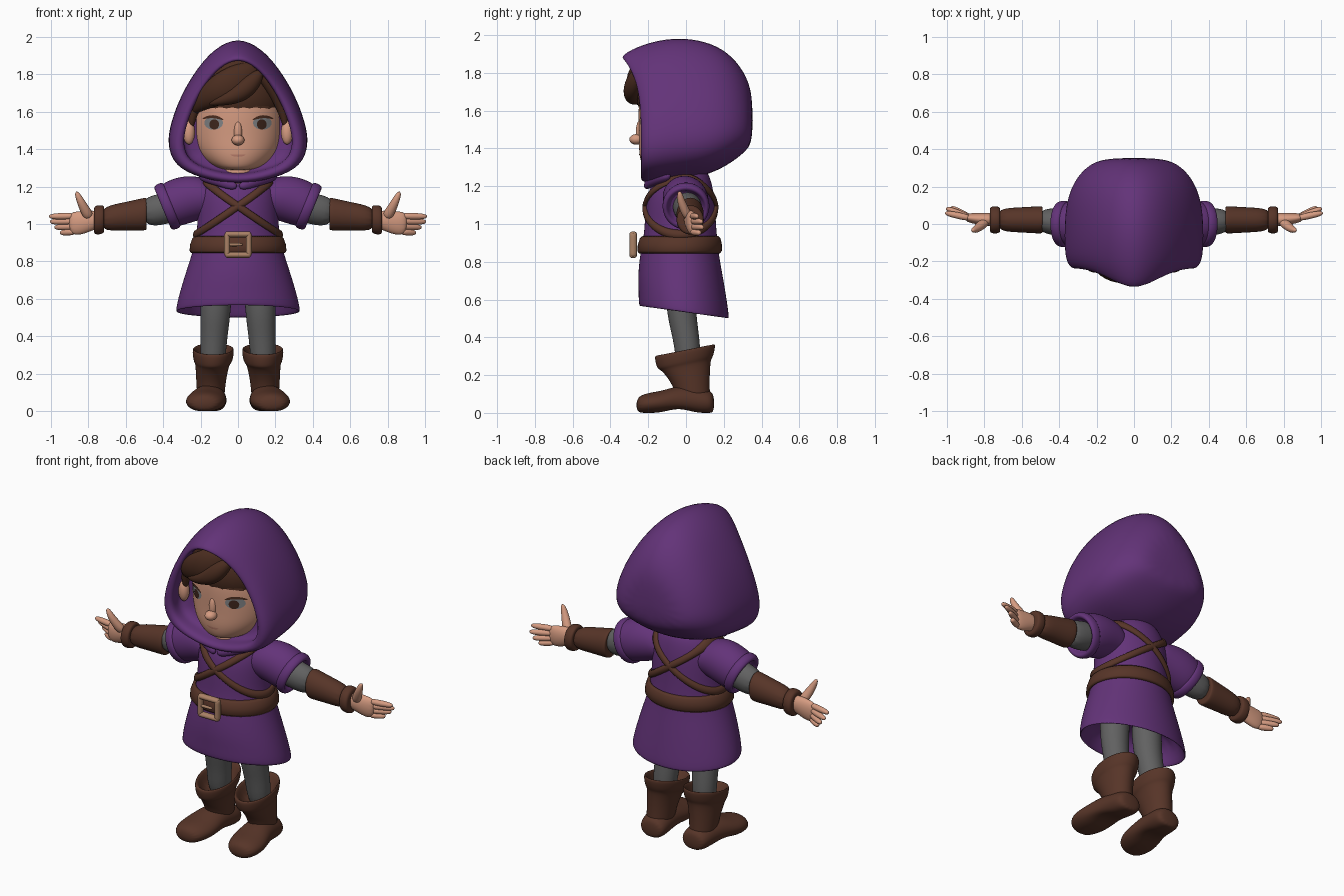
import bpy, bmesh, math
from mathutils import Vector
from mathutils.bvhtree import BVHTree

if "Cube" in bpy.data.objects:
    bpy.data.objects.remove(bpy.data.objects["Cube"])

X, Y, Z = Vector((1, 0, 0)), Vector((0, 1, 0)), Vector((0, 0, 1))


def material(name, *rgb):
    m = bpy.data.materials.new(name)
    m.use_nodes = True
    m.diffuse_color = (*rgb, 1)
    m.node_tree.nodes["Principled BSDF"].inputs["Base Color"].default_value = (*rgb, 1)
    return m


purple = material("purple_cloth", .125, .033, .19)
leather = material("brown_leather", .095, .035, .021)
skin = material("skin", .67, .33, .22)
grey = material("grey_cloth", .12, .12, .12)
hair = material("dark_brown_hair", .07, .026, .014)
tan = material("tan_buckle", .40, .22, .13)
eye_grey = material("eye_grey", .22, .23, .24)
iris_brown = material("iris_brown", .05, .02, .012)
lip = material("lip", .50, .21, .15)


def finish(name, bm, mat, mirror=False, levels=2):
    bmesh.ops.recalc_face_normals(bm, faces=bm.faces)
    mesh = bpy.data.meshes.new(name)
    bm.to_mesh(mesh)
    bm.free()
    mesh.materials.append(mat)
    mesh.shade_smooth()
    ob = bpy.data.objects.new(name, mesh)
    bpy.context.collection.objects.link(ob)
    if mirror:
        ob.modifiers.new("Mirror", 'MIRROR')
    if levels:
        s = ob.modifiers.new("Subdivision", 'SUBSURF')
        s.levels = s.render_levels = levels
    return ob


def loft(bm, rings, caps=True):
    loops = [[bm.verts.new(p) for p in ring] for ring in rings]
    for a, b in zip(loops, loops[1:]):
        for i in range(len(a)):
            j = (i + 1) % len(a)
            bm.faces.new((a[i], a[j], b[j], b[i]))
    if caps:
        bm.faces.new(loops[0])
        bm.faces.new(loops[-1])


def sweep(name, stations, mat, n=12, ref=Y, axis=None, mirror=False, tweak=None):
    """Elliptical tube through stations of x, y, z, radius a, radius b."""
    pts = [Vector(s[:3]) for s in stations]
    grow = 3 / (2 + math.cos(math.tau / n))
    rings = []
    for i, s in enumerate(stations):
        t = axis or (pts[min(i + 1, len(pts) - 1)] - pts[max(i - 1, 0)]).normalized()
        a = ref.cross(t).normalized()
        b = t.cross(a)
        angles = [math.tau * k / n for k in range(n)]
        rings.append([pts[i] + grow * (a * s[3] * math.cos(q) + b * s[4] * math.sin(q)) for q in angles])
    bm = bmesh.new()
    loft(bm, rings)
    if tweak:
        for v in bm.verts:
            tweak(v.co)
    return finish(name, bm, mat, mirror)


def ellipsoid(name, centre, size, mat, mirror=False):
    bm = bmesh.new()
    bmesh.ops.create_uvsphere(bm, u_segments=24, v_segments=16, radius=1)
    for v in bm.verts:
        v.co = Vector(c + s * p for c, s, p in zip(centre, size, v.co))
    return finish(name, bm, mat, mirror, 0)


# Tunic with flared, slightly dipping hem: z, y, x radius, y radius
torso = [(.52, -.01, .335, .24), (.6, -.015, .32, .235), (.72, -.03, .285, .225), (.84, -.035, .245, .208),
         (.92, -.03, .225, .195), (1.0, -.03, .215, .188), (1.12, -.03, .215, .182), (1.2, -.025, .2, .165),
         (1.27, -.01, .15, .13), (1.3, 0, .08, .08)]


def dip_hem(co):
    if co.z < .65:
        co.z -= .14 * co.y


lining = [(0, -.02, .72, .25, .19), (0, -.01, .54, .315, .22)]
sweep("tunic", lining + [(0, y, z, a, b) for z, y, a, b in torso], purple, 20, axis=Z, tweak=dip_hem)


def torso_at(z):
    for p, q in zip(torso, torso[1:]):
        if z <= q[0]:
            f = (z - p[0]) / (q[0] - p[0])
            return [u + f * (v - u) for u, v in zip(p, q)][1:]
    return torso[-1][1:]


def band(name, height, half, thick, mat, n=56):
    """Strap that hugs the tunic, its height given by angle."""
    rings = []
    for k in range(n + 1):
        t = math.tau * k / n
        ring = []
        for dz, out in ((-half, -.01), (-half, thick), (half, thick), (half, -.01)):
            z = height(t) + dz
            y, rx, ry = torso_at(z)
            ring.append(((rx + out) * math.cos(t), y - (ry + out) * math.sin(t), z))
        rings.append(ring)
    bm = bmesh.new()
    loft(bm, rings, False)
    bmesh.ops.remove_doubles(bm, verts=bm.verts, dist=.0001)
    finish(name, bm, mat, levels=1)


# Belt, crossed straps and buckle
band("belt", lambda t: .89, .05, .024, leather)
for side in (1, -1):
    band("chest_strap", lambda t: 1.095 + side * .15 * math.cos(t), .026, .02, leather)
for z in (.835, .945):
    sweep("buckle_bar", [(x, -.28, z, .016, .02) for x in (-.07, -.05, .05, .07)], tan, 8)
sweep("buckle_sides", [(.058, -.28, z, .016, .02) for z in (.825, .85, .93, .955)], tan, 8, mirror=True)
sweep("buckle_prong", [(x, -.285, .89, .009, .009) for x in (-.06, -.03, .03)], tan, 8)

# Hood: half profile of width and height fractions, swept front to back
half = [(0, 1), (.33, .92), (.58, .78), (.8, .6), (.94, .42), (1, .27), (.9, .13), (.55, .05), (0, 0)]
outline = half + [(-u, v) for u, v in half[-2:0:-1]]
# y at top, y at bottom, top, bottom, half width
sections = [(-.1, -.1, 1.9, 1.27, .3), (-.25, -.18, 1.9, 1.26, .3), (-.345, -.23, 1.88, 1.255, .29),
            (-.365, -.245, 1.91, 1.22, .335), (-.23, -.2, 1.975, 1.2, .377), (-.06, -.06, 2.01, 1.22, .382),
            (.1, .1, 1.99, 1.24, .375), (.22, .22, 1.93, 1.3, .335), (.31, .31, 1.82, 1.37, .26),
            (.355, .355, 1.69, 1.43, .16)]
bm = bmesh.new()
loft(bm, [[(w * u, yb + (yt - yb) * v ** 6, zb + (zt - zb) * v) for u, v in outline]
          for yt, yb, zt, zb, w in sections])
finish("hood", bm, purple)
sweep("collar", [(.21, -.08, 1.26, .03, .03), (.11, -.18, 1.235, .03, .025), (0, -.215, 1.195, .025, .02)],
      purple, 8, mirror=True)

# Head, nose, ears and neck
head = sweep("head", [(0, -.13, 1.285, .07, .08), (0, -.085, 1.315, .15, .15), (0, -.05, 1.38, .215, .2),
                      (0, -.035, 1.46, .24, .212), (0, -.03, 1.56, .245, .222), (0, -.03, 1.68, .235, .22),
                      (0, -.03, 1.8, .17, .16), (0, -.03, 1.85, .07, .07)], skin, 16, axis=Z)
sweep("neck", [(0, -.09, z, .085, .09) for z in (1.18, 1.25, 1.36)], skin)
ellipsoid("nose", (0, -.262, 1.448), (.034, .038, .028), skin)
ellipsoid("nose_bridge", (0, -.243, 1.49), (.022, .022, .06), skin)
ellipsoid("ears", (.262, -.15, 1.49), (.032, .03, .065), skin, True)

# Painted face details laid over the head surface
surface = BVHTree.FromObject(head, bpy.context.evaluated_depsgraph_get())


def patch(name, cx, cz, rx, rz, mat, lift, turn=0, bend=0, n=20):
    bm = bmesh.new()
    rings = []
    for r in (1, .66, .33, .02):
        ring = []
        for k in range(n):
            q = math.tau * k / n
            u, w = r * rx * math.cos(q), r * rz * math.sin(q) - bend * (r * math.cos(q)) ** 2
            x = cx + u * math.cos(turn) - w * math.sin(turn)
            z = cz + u * math.sin(turn) + w * math.cos(turn)
            hit = surface.ray_cast(Vector((x, -1, z)), Y)[0]
            ring.append((x, hit.y - lift, z))
        rings.append(ring)
    loft(bm, rings, False)
    bm.normal_update()
    bm.verts.ensure_lookup_table()
    bm.faces.new(bm.verts[-n:])
    finish(name, bm, mat, cx > 0, 0)


patch("eye_whites", .13, 1.54, .05, .036, eye_grey, .003)
patch("irises", .127, 1.532, .026, .027, iris_brown, .005)
patch("eyelashes", .133, 1.573, .056, .008, hair, .006, .05, .014)
patch("eyebrows", .132, 1.632, .042, .011, hair, .005, -.1, .012)
patch("mouth", 0, 1.365, .04, .006, lip, .003, 0, -.005)

# Hair cap and swept fringe locks
ellipsoid("hair_cap", (0, -.02, 1.675), (.252, .24, .215), hair)
locks = {
    "fringe_main": [(.11, -.22, 1.85, .03, .03), (.01, -.27, 1.78, .085, .045), (-.1, -.275, 1.715, .085, .05),
                    (-.2, -.21, 1.655, .05, .04), (-.25, -.14, 1.59, .015, .02)],
    "fringe_front": [(.13, -.24, 1.82, .02, .03), (.07, -.28, 1.75, .055, .045), (0, -.29, 1.69, .05, .045),
                     (-.09, -.28, 1.66, .03, .035), (-.16, -.25, 1.64, .01, .015)],
    "fringe_top": [(.13, -.18, 1.84, .04, .04), (0, -.24, 1.84, .05, .05), (-.13, -.2, 1.79, .06, .04),
                   (-.22, -.15, 1.7, .03, .03)],
    "right_lock": [(-.2, -.17, 1.74, .05, .04), (-.245, -.16, 1.6, .03, .03), (-.25, -.15, 1.5, .01, .015)],
    "left_lock": [(.1, -.22, 1.84, .03, .03), (.185, -.2, 1.75, .05, .04), (.24, -.16, 1.62, .03, .03),
                  (.255, -.15, 1.5, .01, .015)],
}
for name, stations in locks.items():
    sweep(name, stations, hair, 10)

# Sleeves with rolled cuffs, arms and bracers
slant = Vector((.92, 0, -.38)).normalized()
sweep("sleeves", [(.1, -.01, 1.14, .1, .1), (.19, -.01, 1.15, .12, .115), (.29, 0, 1.13, .128, .122),
                  (.385, 0, 1.09, .12, .117), (.37, 0, 1.095, .09, .09)], purple, 16, axis=slant, mirror=True)
sweep("sleeve_cuffs", [(.35, 0, 1.105, .1, .1), (.35, 0, 1.105, .133, .126), (.405, 0, 1.083, .13, .124),
                       (.405, 0, 1.083, .095, .095), (.36, 0, 1.1, .09, .09)], purple, 16, axis=slant, mirror=True)
sweep("arms", [(.3, 0, 1.11, .08, .08), (.4, .01, 1.08, .085, .075), (.52, .02, 1.055, .075, .062)],
      grey, mirror=True)
sweep("bracers", [(.49, .022, 1.055, .07, .055), (.485, .022, 1.055, .088, .073), (.52, .022, 1.05, .085, .072),
                  (.62, .022, 1.04, .073, .066), (.74, .022, 1.025, .064, .06)], leather, mirror=True, axis=X)
sweep("bracer_cuffs", [(.715, .022, 1.025, .06, .055), (.715, .022, 1.025, .077, .072),
                       (.77, .022, 1.02, .08, .074), (.77, .022, 1.02, .05, .05)], leather, mirror=True, axis=X)

# Hands with palms facing forward
sweep("palms", [(.74, .022, 1.025, .045, .035), (.79, .025, 1.02, .055, .034), (.85, .03, 1.003, .064, .03),
                (.905, .035, 1.002, .058, .02)], skin, mirror=True)
tips = [(1.01, .06, 1.04), (1.005, .085, 1.012), (.98, .09, .982), (.95, .075, .953)]
for i, (x, y, z) in enumerate(tips):
    base = Vector((.87, .03, 1.043 - .028 * i))
    tip = Vector((x, y, z))
    sweep("fingers", [(*base.lerp(tip, f), r, r) for f, r in ((0, .017), (.5, .018), (.85, .015), (1, .008))],
          skin, 8, mirror=True)
sweep("thumbs", [(.79, .015, 1.03, .03, .025), (.82, -.01, 1.08, .026, .024), (.845, -.03, 1.13, .02, .02),
                 (.865, -.035, 1.175, .01, .01)], skin, 8, mirror=True)

# Legs and boots
sweep("legs", [(.11, -.03, .78, .085, .085), (.118, -.027, .6, .083, .08), (.122, -.02, .5, .079, .075),
               (.13, .005, .38, .07, .068), (.138, .02, .2, .065, .065)], grey, mirror=True)


def tilt_top(co):
    if co.z > .24:
        co.z += .2 * co.y


def flatten_sole(co):
    co.z = max(co.z, .03 if -.04 < co.y < .05 else 0)


sweep("boot_shafts", [(.145, .04, .04, .07, .09), (.145, .035, .12, .075, .09), (.142, .01, .2, .083, .115),
                      (.135, -.005, .26, .092, .135), (.133, -.005, .265, .104, .148), (.132, -.005, .34, .114, .165),
                      (.132, -.005, .335, .095, .14), (.132, 0, .23, .07, .08)],
      leather, 16, axis=Z, mirror=True, tweak=tilt_top)
sweep("boot_feet", [(.14, .15, .05, .06, .05), (.142, .12, .055, .083, .065), (.148, .05, .065, .085, .075),
                    (.158, -.04, .07, .092, .075), (.17, -.13, .055, .11, .06), (.178, -.21, .05, .1, .055),
                    (.18, -.265, .04, .06, .04)], leather, 16, ref=Z, axis=-Y, mirror=True, tweak=flatten_sole)
